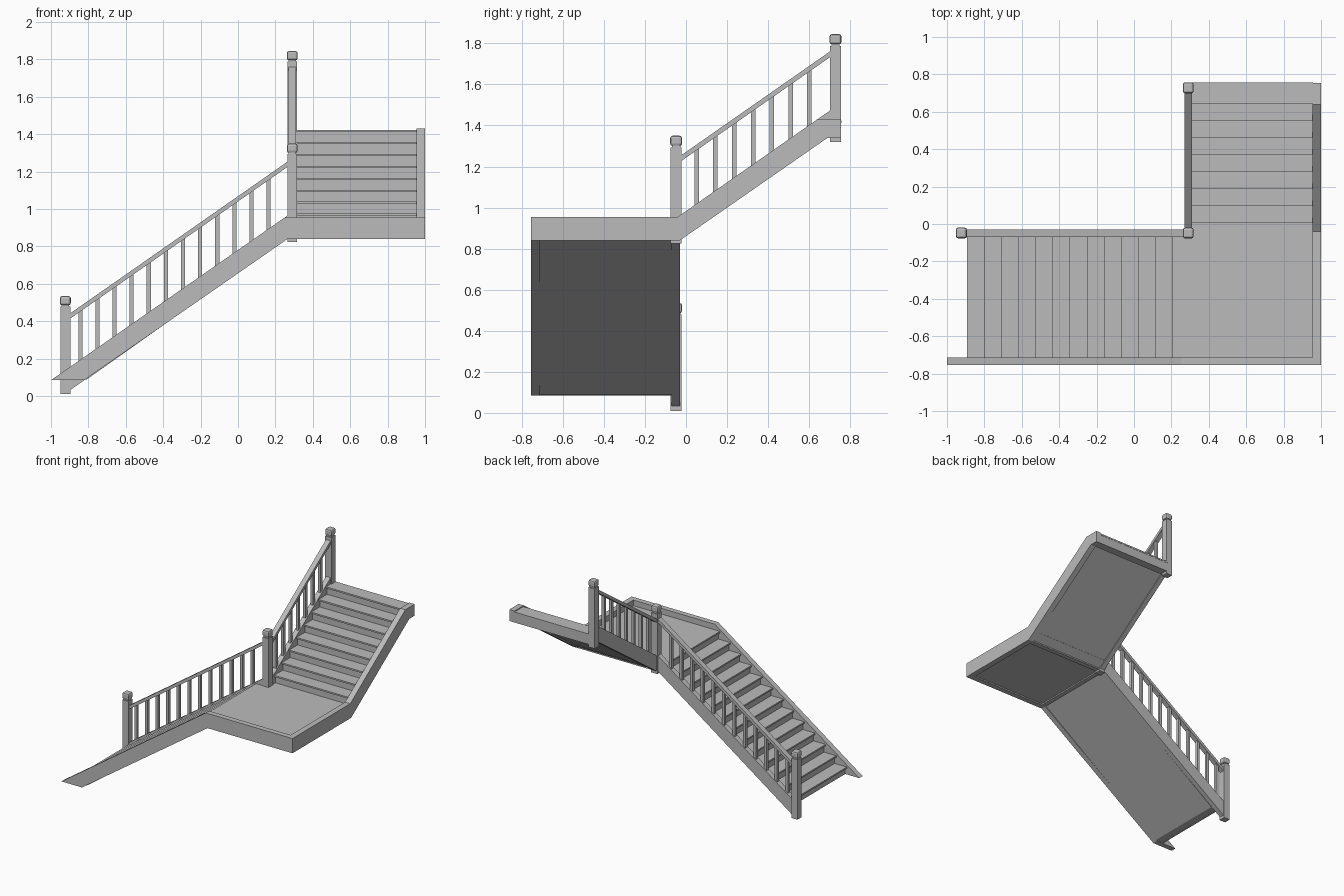
import bpy, bmesh

cube = bpy.data.objects.get("Cube")
if cube:
    bpy.data.objects.remove(cube)

GREY = (0.5, 0.5, 0.5, 1)
mat = bpy.data.materials.new("plain grey")
mat.use_nodes = True
mat.diffuse_color = GREY
mat.node_tree.nodes["Principled BSDF"].inputs["Base Color"].default_value = GREY

SLOPE, RUN, RISE = 0.698, 0.0915, 0.064
TOP, BASE, FLOOR = 0.955, 0.84, 0.911      # landing rim top, rim underside, floor
THICK = 0.122                              # vertical depth of a sloping stringer
RAIL, RAIL_DEPTH = 0.288, 0.028            # handrail height above stringer, depth


def prism(name, profile, axis, lo, hi):
    """Extrude a (run, z) profile sideways; axis is the direction of the run."""
    bm = bmesh.new()

    def point(u, z, side):
        return (u, side, z) if axis == "x" else (side, u, z)
    near = [bm.verts.new(point(u, z, lo)) for u, z in profile]
    far = [bm.verts.new(point(u, z, hi)) for u, z in profile]
    bm.faces.new(near)
    bm.faces.new(far[::-1])
    n = len(profile)
    for i in range(n):
        j = (i + 1) % n
        bm.faces.new((near[i], far[i], far[j], near[j]))
    bmesh.ops.recalc_face_normals(bm, faces=bm.faces)
    mesh = bpy.data.meshes.new(name)
    bm.to_mesh(mesh)
    bm.free()
    mesh.materials.append(mat)
    obj = bpy.data.objects.new(name, mesh)
    bpy.context.collection.objects.link(obj)
    return obj


def box(name, x, y, z):
    return prism(name, [(x[0], z[0]), (x[1], z[0]), (x[1], z[1]), (x[0], z[1])], "x", *y)


def line(kink):
    """Upper edge of a stringer that meets the landing rim at the kink."""
    return lambda u: TOP + SLOPE * (u - kink)


def band(edge, u0, u1, high, low):
    """Sloping strip between two vertical offsets from the edge line."""
    return [(u0, edge(u0) + low), (u1, edge(u1) + low),
            (u1, edge(u1) + high), (u0, edge(u0) + high)]


def steps(name, axis, nose, top, count, lo, hi, foot=None):
    """Treads with a small nosing, each above its riser."""
    for k in range(count):
        u, z = nose + k * RUN, top + k * RISE
        under = foot if foot and k == 0 else z - RISE
        for part, u0, u1, z0, z1 in (("tread", u, u + RUN + 0.02, z - 0.012, z),
                                     ("riser", u + 0.014, u + 0.026, under - 0.006, z - 0.012)):
            prism(f"{name}_{part}_{k + 1}", [(u0, z0), (u1, z0), (u1, z1), (u0, z1)], axis, lo, hi)


def railing(name, axis, edge, u0, u1, first, count, mid):
    """Handrail with square balusters standing on the stringer."""
    prism(name + "_handrail", band(edge, u0, u1, RAIL, RAIL - RAIL_DEPTH), axis, mid - 0.02, mid + 0.02)
    for k in range(count):
        u = first + k * RUN
        prism(f"{name}_baluster_{k + 1}", band(edge, u - 0.011, u + 0.011, RAIL - 0.015, -0.01),
              axis, mid - 0.011, mid + 0.011)


def newel(name, x, y, z):
    """Square post with a narrow neck and a rounded cap."""
    r = 0.0265
    box(name + "_post", (x - r, x + r), (y - r, y + r), (z, z + 0.468))
    box(name + "_neck", (x - 0.02, x + 0.02), (y - 0.02, y + 0.02), (z + 0.46, z + 0.485))
    cap = box(name + "_cap", (x - 0.029, x + 0.029), (y - 0.029, y + 0.029), (z + 0.475, z + 0.525))
    bevel = cap.modifiers.new("rounding", "BEVEL")
    bevel.width, bevel.segments = 0.012, 2


low, up = line(0.25), line(-0.04)
LOW_FOOT = 0.085

# Outer stringer of the lower flight, running on as the front rim of the landing
prism("lower_outer_stringer", [(-1, LOW_FOOT), (-0.823, LOW_FOOT), (0.265, BASE), (1, BASE),
                               (1, TOP), (0.25, TOP)], "x", -0.755, -0.713)
# Outer stringer of the upper flight, with the landing's side rim
prism("upper_outer_stringer", [(-0.715, BASE), (-0.03, BASE), (0.69, 1.34), (0.755, 1.34),
                               (0.755, 1.43), (0.64, 1.43), (-0.04, TOP), (-0.715, TOP)], "y", 0.955, 1)
# Inner stringers between the newels
prism("lower_inner_stringer", band(low, -0.925, 0.28, 0, -THICK), "x", -0.07, -0.03)
prism("upper_inner_stringer", band(up, -0.04, 0.73, 0, -THICK), "y", 0.27, 0.31)

# Steps of both flights; the last tread of each is level with its floor
steps("lower", "x", -0.893, FLOOR - 12 * RISE, 13, -0.715, -0.068, LOW_FOOT + 0.006)
steps("upper", "y", 0.005, FLOOR + RISE, 8, 0.305, 0.957)

# Sloping underside panels
prism("lower_soffit", [(-0.879, LOW_FOOT), (-0.81, LOW_FOOT + 0.003), (0.28, BASE + 0.02),
                       (0.28, BASE + 0.032), (-0.81, LOW_FOOT + 0.02), (-0.879, LOW_FOOT + 0.01)],
      "x", -0.715, -0.068)
prism("upper_soffit", band(up, -0.04, 0.72, 0.022 - THICK, 0.01 - THICK), "y", 0.305, 0.957)

# Landing floor, underside and hidden cross beams
box("landing_floor", (0.27, 0.957), (-0.715, 0.03), (FLOOR - 0.02, FLOOR))
box("landing_underside", (0.28, 0.957), (-0.715, -0.04), (BASE + 0.01, BASE + 0.022))
box("landing_lower_beam", (0.265, 0.3), (-0.715, -0.068), (BASE, FLOOR - 0.015))
box("landing_upper_beam", (0.3, 0.957), (-0.068, -0.03), (BASE, FLOOR - 0.015))
# Top step platform and closing beam
box("top_platform", (0.305, 0.957), (0.66, 0.755), (1.411, 1.423))
box("top_beam", (0.305, 0.957), (0.69, 0.755), (1.34, 1.415))

# Railings and newels
railing("lower", "x", low, -0.91, 0.28, -0.843, 12, -0.05)
railing("upper", "y", up, -0.04, 0.72, 0.052, 7, 0.29)
newel("bottom_newel", -0.923, -0.048, 0.01)
newel("landing_newel", 0.29, -0.048, 0.825)
newel("top_newel", 0.29, 0.728, 1.32)
